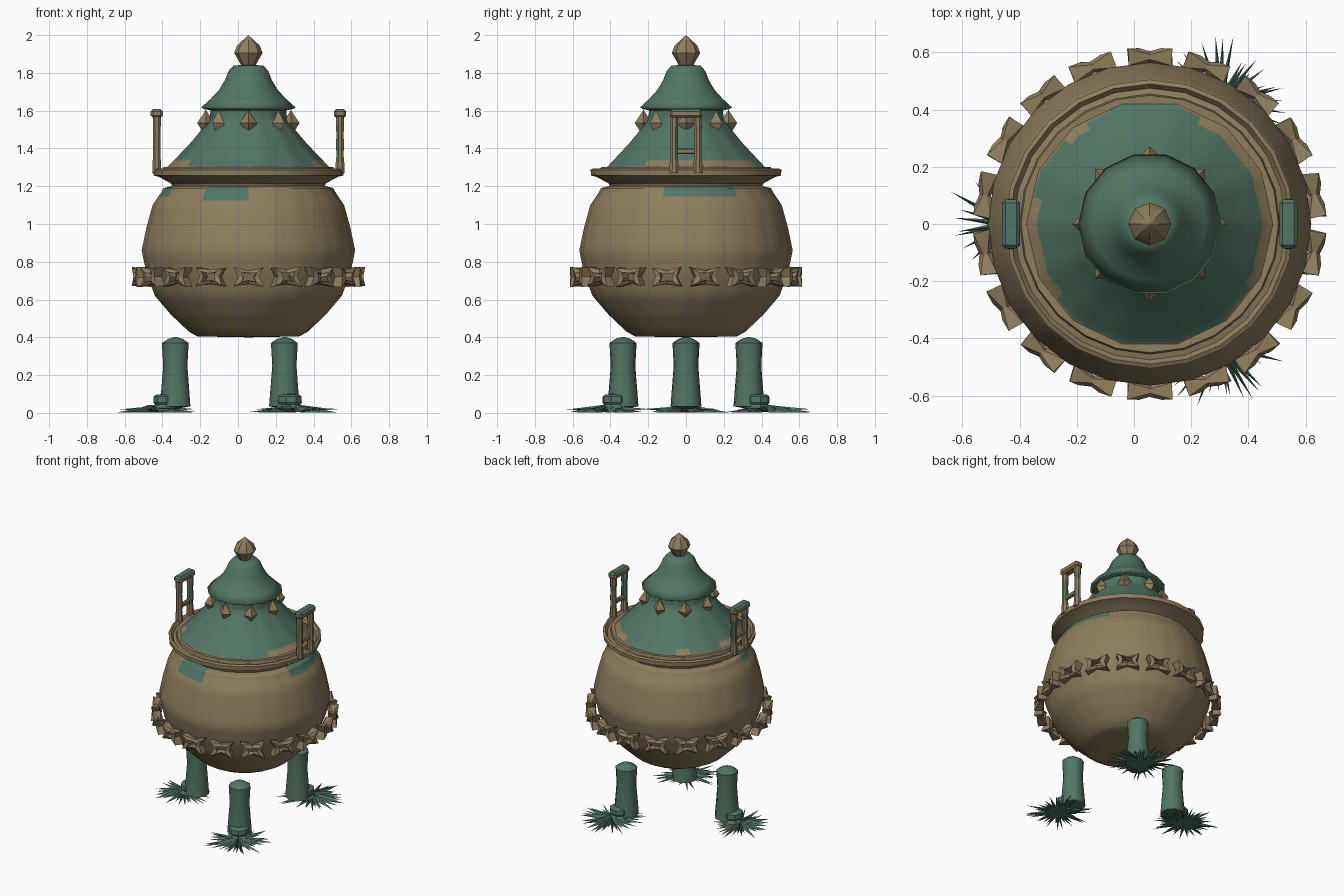
import bpy, bmesh, math, random
from math import sin, cos, pi, radians
from mathutils import Matrix, Vector

random.seed(4)
if "Cube" in bpy.data.objects:
    bpy.data.objects.remove(bpy.data.objects["Cube"])
CX = 0.055  # pot axis


def material(name, rgb):
    m = bpy.data.materials.new(name)
    m.use_nodes = True
    m.diffuse_color = (*rgb, 1)
    m.node_tree.nodes["Principled BSDF"].inputs["Base Color"].default_value = (*rgb, 1)
    return m


BRONZE = material("aged bronze", (0.27, 0.21, 0.11))
GREEN = material("green patina", (0.083, 0.18, 0.128))


def finish(name, bm, mats, smooth=None, rule=None):
    """Turn a bmesh into an object; rule(face centre, normal) picks the material."""
    bmesh.ops.recalc_face_normals(bm, faces=bm.faces)
    if rule:
        for f in bm.faces:
            f.material_index = int(rule(f.calc_center_median(), f.normal))
    mesh = bpy.data.meshes.new(name)
    bm.to_mesh(mesh)
    bm.free()
    for m in mats:
        mesh.materials.append(m)
    ob = bpy.data.objects.new(name, mesh)
    bpy.context.collection.objects.link(ob)
    if smooth:
        bpy.ops.object.select_all(action='DESELECT')
        ob.select_set(True)
        bpy.context.view_layer.objects.active = ob
        bpy.ops.object.shade_smooth_by_angle(angle=radians(smooth))
    return ob


def lathe(name, profile, n, mats, at=(CX, 0), smooth=None, rule=None, cuts=0, turn=0):
    """Revolve (radius, height) points around a vertical axis."""
    bm = bmesh.new()
    rings = []
    for r, z in profile:
        count = n if r else 1
        angles = [turn + 2 * pi * i / n for i in range(count)]
        rings.append([bm.verts.new((at[0] + r * cos(a), at[1] + r * sin(a), z)) for a in angles])
    for lo, hi in zip(rings, rings[1:]):
        for i in range(n):
            j = (i + 1) % n
            ids = [lo[i % len(lo)], lo[j % len(lo)], hi[j % len(hi)], hi[i % len(hi)]]
            bm.faces.new(list(dict.fromkeys(ids)))
    if cuts:
        bmesh.ops.subdivide_edges(bm, edges=bm.edges, cuts=cuts, use_grid_fill=True)
    return finish(name, bm, mats, smooth, rule)


def box(name, centre, size, mats, bevel=0.0, rule=None):
    bm = bmesh.new()
    bmesh.ops.create_cube(bm, size=1, matrix=Matrix.Translation(centre) @ Matrix.Diagonal((*size, 1)))
    if bevel:
        bmesh.ops.bevel(bm, geom=bm.edges, offset=bevel, segments=1, affect='EDGES')
    return finish(name, bm, mats, rule=rule)


def angle_of(c):
    return math.degrees(math.atan2(c.y, c.x - CX)) % 360


# Bowl, with patina stains below the rim
def stain(c, n):
    a = angle_of(c)
    on_side = (a < 33 or a > 345) and c.z > 1.135
    on_front = 238 < a < 268 and c.z > 1.12
    small = 188 < a < 204 and c.z > 1.15
    return c.z < 1.2 and (on_side or on_front or small)


lathe("bowl", [(0, .40), (.27, .405), (.315, .43), (.41, .52), (.495, .62), (.54, .74), (.565, .86),
               (.54, .98), (.507, 1.10), (.46, 1.17), (.45, 1.19), (.41, 1.2)],
      24, [BRONZE, GREEN], smooth=60, rule=stain, cuts=2)

# Flared rim with a lip and a groove
lathe("rim", [(.40, 1.19), (.41, 1.215), (.475, 1.25), (.503, 1.257), (.505, 1.287), (.49, 1.295),
              (.475, 1.275), (.455, 1.28), (.45, 1.302), (.40, 1.30)], 24, [BRONZE], smooth=35)


# Lid cone, bronze along an uneven outer edge
def lid_patina(c, n):
    a = radians(angle_of(c))
    r = math.hypot(c.x - CX, c.y)
    return r < .405 + .018 * sin(2 * a - 1.9) + .012 * sin(5 * a)


lathe("lid", [(.455, 1.285), (.425, 1.305), (.31, 1.425), (.205, 1.55), (.2, 1.61)],
      14, [BRONZE, GREEN], smooth=50, rule=lid_patina, cuts=3)

# Bell-shaped cap over the lid
lathe("lid_cap", [(.19, 1.60), (.235, 1.608), (.25, 1.617), (.2, 1.662), (.155, 1.71), (.125, 1.76),
                  (.105, 1.81), (.08, 1.838), (0, 1.845)], 14, [GREEN], smooth=180)

# Finial
lathe("finial", [(0, 1.82), (.035, 1.835), (.075, 1.905), (.06, 1.945), (0, 2.0)], 8, [BRONZE], smooth=30)

# Pointed studs under the cap
for i in range(8):
    a = i * pi / 4
    lathe(f"stud_{i + 1}", [(0, 1.475), (.018, 1.49), (.046, 1.535), (.012, 1.585), (0, 1.605)], 4,
          [BRONZE], at=(CX + .225 * cos(a), .225 * sin(a)), turn=a)

# Upright handles on both sides
for side, label in ((-1, "right"), (1, "left")):
    x = CX + side * .485
    for y in (-.063, .063):
        def worn(c, n, s=side):
            return c.z > 1.36 + .1 * (s * c.y > 0) and c.z < 1.53 and s * n.x - n.y < .9
        lathe(f"{label}_handle_post", [(0, 1.27), (.026, 1.27), (.025, 1.32), (.021, 1.36), (.022, 1.42),
                                       (.021, 1.48), (.023, 1.52), (.023, 1.57)],
              8, [BRONZE, GREEN], at=(x, y), smooth=40, rule=worn, turn=pi / 8)
    box(f"{label}_handle_bar", (x, 0, 1.585), (.064, .172, .046), [BRONZE, GREEN], .012,
        lambda c, n: n.z > .3)
    box(f"{label}_handle_brace", (x, 0, 1.385), (.026, .1, .03), [BRONZE], .006)


# Pinched open links around the belly
def link(index, a):
    bm = bmesh.new()
    loops = []
    for scale, sign in ((1, 1), (.5, 1), (.5, -1), (1, -1)):
        loop = []
        for i in range(8):
            t = i * pi / 4
            reach = (.077 if i % 2 else .056, .05 if i % 2 else .036)
            px = scale * reach[0] * max(-1, min(1, 1.42 * cos(t)))
            pz = scale * reach[1] * max(-1, min(1, 1.42 * sin(t)))
            depth = .008 + .28 * abs(px) + (.012 if scale < 1 else 0)
            jitter = random.uniform(-.004, .004)
            loop.append(bm.verts.new((sign * depth, px + jitter, pz - jitter)))
        loops.append(loop)
    for k in range(4):
        p, q = loops[k], loops[(k + 1) % 4]
        for i in range(8):
            j = (i + 1) % 8
            bm.faces.new((p[i], p[j], q[j], q[i]))
    move = Matrix.Translation((CX + .584 * cos(a), .584 * sin(a), .72)) @ Matrix.Rotation(a, 4, 'Z')
    bmesh.ops.transform(bm, matrix=move, verts=bm.verts)
    finish(f"belly_link_{index + 1}", bm, [BRONZE])


for i in range(18):
    link(i, radians(90 + 20 * i))


# Spiky foot: thin three-sided thorns fanned over the ground
def thorns(name, centre, count):
    bm = bmesh.new()
    for i in range(count):
        a = 2 * pi * i / count + random.uniform(-.1, .1)
        length = random.uniform(.12, .24)
        out = Vector((cos(a), sin(a), 0))
        across = Vector((-sin(a), cos(a), 0)) * .013
        root = Vector((*centre, .004)) + out * random.uniform(0, .04)
        tip = Vector((*centre, random.choice((.002, .006, .02)))) + out * length
        ridge = root + Vector((0, 0, random.uniform(.02, .04)))
        v = [bm.verts.new(p) for p in (root - across, root + across, ridge, tip)]
        for ids in ((0, 1, 2), (0, 1, 3), (1, 2, 3), (2, 0, 3)):
            bm.faces.new([v[k] for k in ids])
    finish(name, bm, [GREEN])


# Three legs with ankle collars and feet
for label, deg in (("right", 180), ("back_left", 60), ("front_left", 300)):
    a = radians(deg)
    d = Vector((cos(a), sin(a)))
    leg, ankle, foot = (Vector((CX, 0)) + d * r for r in (.385, .435, .49))
    lathe(f"{label}_leg", [(0, .02), (.083, .035), (.078, .1), (.066, .25), (.073, .37), (.04, .392), (0, .403)],
          9, [GREEN], at=leg, smooth=40, turn=a)
    lathe(f"{label}_ankle", [(0, .02), (.075, .025), (.06, .045), (.068, .055), (.066, .088), (.05, .098), (0, .1)],
          8, [GREEN], at=ankle, smooth=30, turn=a)
    thorns(f"{label}_foot_thorns", foot, 44)
